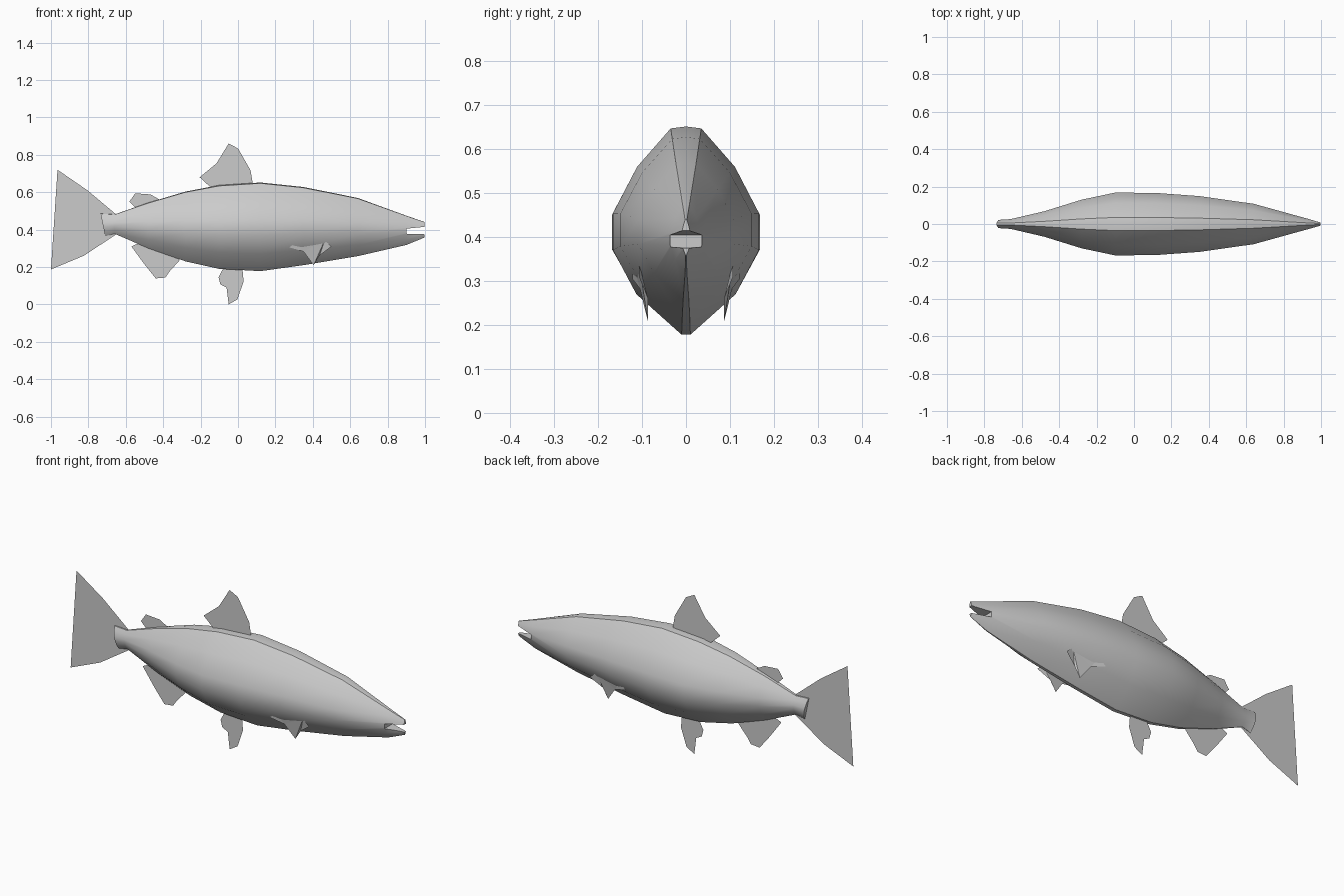
import bpy, bmesh, math

if "Cube" in bpy.data.objects:
    bpy.data.objects.remove(bpy.data.objects["Cube"])


def make_object(name, bm):
    mesh = bpy.data.meshes.new(name)
    bm.to_mesh(mesh)
    bm.free()
    obj = bpy.data.objects.new(name, mesh)
    bpy.context.collection.objects.link(obj)
    return obj


def activate(obj):
    bpy.ops.object.select_all(action='DESELECT')
    obj.select_set(True)
    bpy.context.view_layer.objects.active = obj


# Body: x, top z, bottom z, half width
stations = [
    (-0.735, .485, .365, .022), (-0.66, .481, .378, .026),
    (-0.48, .543, .300, .068), (-0.28, .602, .230, .130),
    (-0.10, .636, .190, .168), (0.12, .650, .178, .166),
    (0.35, .626, .210, .149), (0.64, .568, .258, .108),
    (0.90, .474, .318, .036), (0.998, .440, .358, .010)]
# Half cross-section: width fraction, height fraction
half = [(.21, .995), (.67, .81), (1, .587), (1, .407), (.68, .195), (.06, 0)]
ring_shape = [(0, 1.004)] + half + [(-w, h) for w, h in reversed(half)]

bm = bmesh.new()
rings = []
for i, (x, top, bottom, width) in enumerate(stations):
    slant = .025 if i == 0 else 0
    rings.append([bm.verts.new((x + slant * (1 - h), w * width,
                                bottom + h * (top - bottom)))
                  for w, h in ring_shape])
n = len(ring_shape)
for a, b in zip(rings, rings[1:]):
    for j in range(n):
        k = (j + 1) % n
        bm.faces.new((a[j], a[k], b[k], b[j]))
bm.faces.new(rings[0])
bm.faces.new(rings[-1])
bmesh.ops.recalc_face_normals(bm, faces=bm.faces)
body = make_object("body", bm)

# Open mouth cut as a slightly flaring wedge
bm = bmesh.new()
bmesh.ops.create_cube(bm, size=1)
for v in bm.verts:
    front, upper = v.co.x > 0, v.co.z > 0
    v.co.x = 1.1 if front else .9
    v.co.y *= .3
    v.co.z = (.425 if front else .405) if upper else (.372 if front else .378)
cutter = make_object("mouth_cutter", bm)
cutter.hide_render = True
cut = body.modifiers.new("mouth", 'BOOLEAN')
cut.operation = 'DIFFERENCE'
cut.solver = 'EXACT'
cut.object = cutter
activate(body)
bpy.ops.object.modifier_apply(modifier="mouth")
bpy.data.objects.remove(cutter)
activate(body)
bpy.ops.object.shade_smooth_by_angle(angle=math.radians(30))


# Fins: thin sheets from outlines
def fin(name, points):
    bm = bmesh.new()
    bm.faces.new([bm.verts.new(p) for p in points])
    bmesh.ops.triangulate(bm, faces=bm.faces)
    return make_object(name, bm)


outlines = {
    "tail_fin": [(-.965, .72), (-.805, .61), (-.65, .48), (-.65, .375),
                 (-.825, .26), (-1, .187), (-.91, .42)],
    "dorsal_fin": [(-.205, .68), (-.115, .754), (-.05, .86), (0, .834),
                   (.067, .717), (.08, .64), (-.14, .62)],
    "adipose_fin": [(-.58, .55), (-.55, .594), (-.468, .588), (-.42, .561),
                    (-.42, .54), (-.545, .515)],
    "anal_fin": [(-.57, .31), (-.5, .214), (-.44, .139), (-.388, .144),
                 (-.366, .176), (-.313, .235), (-.32, .26), (-.48, .35)],
    "pelvic_fin": [(-.078, .195), (-.104, .144), (-.094, .107), (-.061, .09),
                   (-.05, 0), (-.003, .027), (.03, .123), (.024, .19)],
}
for name, outline in outlines.items():
    fin(name, [(x, 0, z) for x, z in outline])

# Paired side fins
pectoral = [(.275, .122, .305), (.313, .12, .337), (.463, .107, .342),
            (.5, .107, .31), (.436, .087, .262), (.404, .087, .21),
            (.35, .105, .283)]
for label, side in (("left", 1), ("right", -1)):
    fin("pectoral_fin_" + label, [(x, side * y, z) for x, y, z in pectoral])
